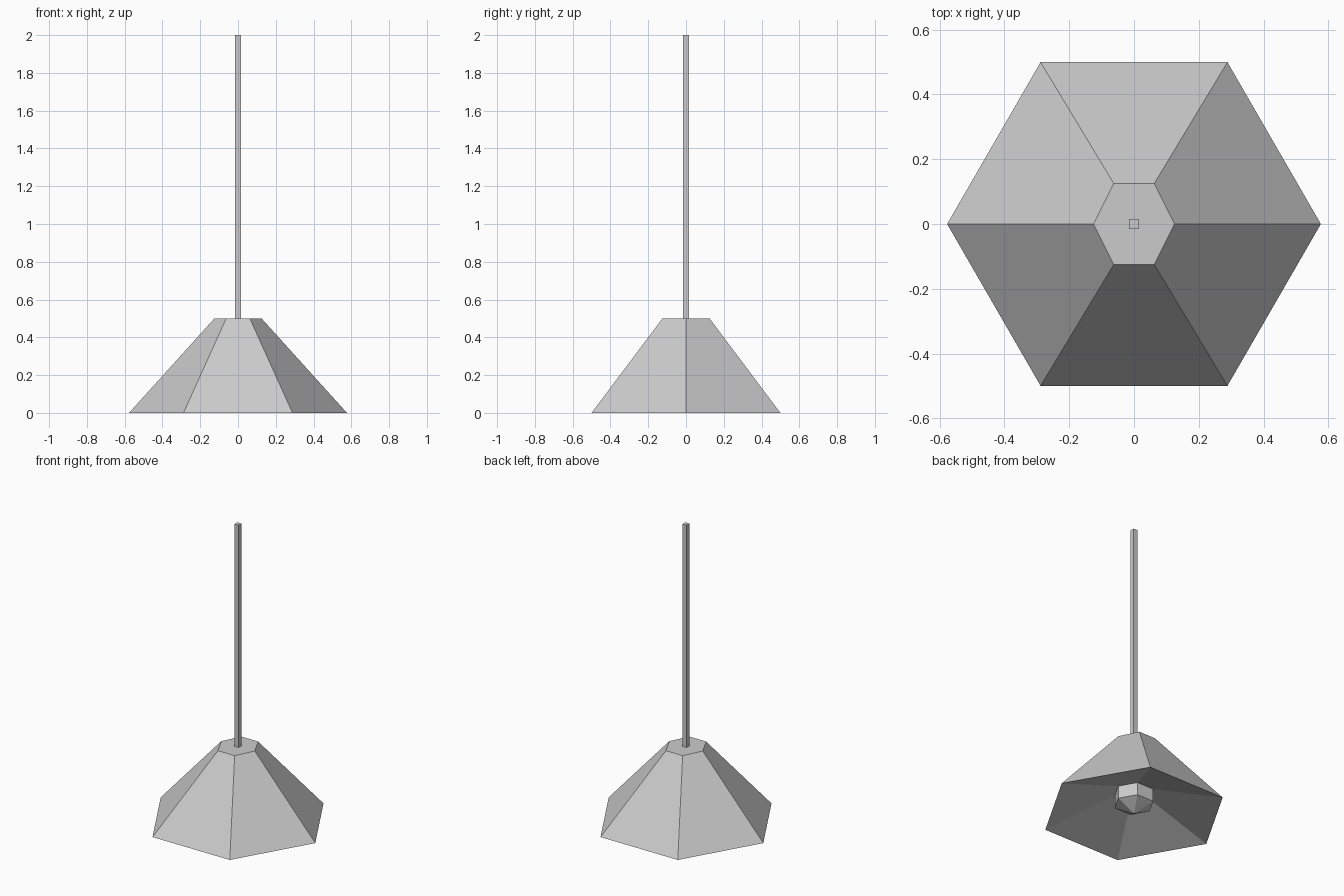
import bpy
import bmesh
from math import cos, sin, pi

if "Cube" in bpy.data.objects:
    bpy.data.objects.remove(bpy.data.objects["Cube"])


def hexagon(radius, z):
    return [(radius * cos(i * pi / 3), radius * sin(i * pi / 3), z) for i in range(6)]


def loft(name, rings, cap_bottom=False, cap_top=False):
    """Join rings of points with quads; a one-point ring becomes an apex."""
    bm = bmesh.new()
    loops = [[bm.verts.new(p) for p in ring] for ring in rings]
    for low, high in zip(loops, loops[1:]):
        n = max(len(low), len(high))
        for i in range(n):
            j = (i + 1) % n
            corners = [low[i % len(low)], low[j % len(low)],
                       high[j % len(high)], high[i % len(high)]]
            bm.faces.new(list(dict.fromkeys(corners)))
    if cap_bottom:
        bm.faces.new(loops[0][::-1])
    if cap_top:
        bm.faces.new(loops[-1])
    mesh = bpy.data.meshes.new(name)
    bm.to_mesh(mesh)
    bm.free()
    obj = bpy.data.objects.new(name, mesh)
    bpy.context.collection.objects.link(obj)
    return obj


# Six-sided shade: shallow hollow underside, rim, and a crown slightly stretched in y
hollow = hexagon(0.125, 0.148)
rim = hexagon(0.577, 0)
crown = [(x, y * 0.125 / 0.10825, z) for x, y, z in hexagon(0.125, 0.5)]
loft("lamp_shade", [hollow, rim, crown], cap_top=True)

# Faceted bulb hanging from the hollow
loft("bulb", [[(0, 0, 0)], hexagon(0.125, 0.063), hollow])

# Square hanging rod
h = 0.0156
square = [(-h, -h), (h, -h), (h, h), (-h, h)]
loft("hanging_rod", [[(x, y, z) for x, y in square] for z in (0.5, 2.0)],
     cap_bottom=True, cap_top=True)
